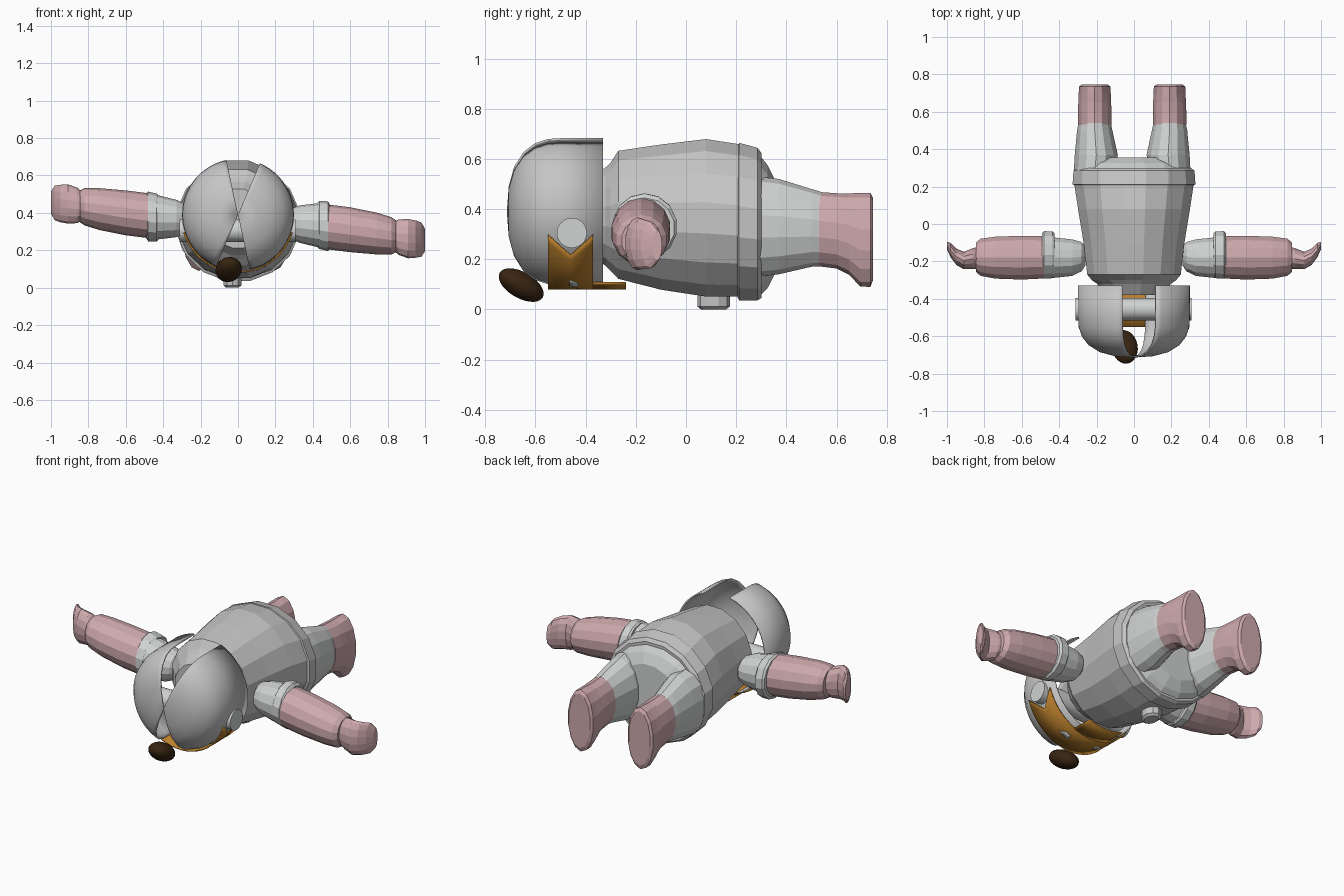
import bpy, bmesh
from math import sin, cos, pi, radians
from mathutils import Matrix

cube = bpy.data.objects.get("Cube")
if cube:
    bpy.data.objects.remove(cube, do_unlink=True)


def material(name, rgb):
    m = bpy.data.materials.new(name)
    m.use_nodes = True
    m.diffuse_color = (*rgb, 1)
    m.node_tree.nodes["Principled BSDF"].inputs["Base Color"].default_value = (*rgb, 1)
    return m


GREY = material("suit grey", (0.56, 0.56, 0.56))
LIGHT = material("light grey", (0.63, 0.64, 0.64))
PINK = material("soft pink", (0.62, 0.40, 0.42))
ORANGE = material("strap orange", (0.48, 0.21, 0.025))
BROWN = material("dark brown", (0.04, 0.018, 0.006))


def finish(name, bm, mat, smooth=0):
    bmesh.ops.recalc_face_normals(bm, faces=bm.faces)
    mesh = bpy.data.meshes.new(name)
    bm.to_mesh(mesh)
    bm.free()
    mesh.materials.append(mat)
    ob = bpy.data.objects.new(name, mesh)
    bpy.context.collection.objects.link(ob)
    if smooth:
        bpy.ops.object.select_all(action='DESELECT')
        ob.select_set(True)
        bpy.context.view_layer.objects.active = ob
        bpy.ops.object.shade_smooth_by_angle(angle=radians(smooth))
    return ob


def loft(name, axis, rings, mat, sides=14, smooth=0):
    """Closed tube through elliptical rings (position, centre u, centre v, radius u, radius v)."""
    bm = bmesh.new()
    place = {'x': lambda t, u, v: (t, u, v),
             'y': lambda t, u, v: (u, t, v),
             'z': lambda t, u, v: (u, v, t)}[axis]
    loops = []
    for t, cu, cv, ru, rv in rings:
        angles = [2 * pi * (i + 0.5) / sides for i in range(sides)]
        loops.append([bm.verts.new(place(t, cu + ru * cos(a), cv + rv * sin(a))) for a in angles])
    for a, b in zip(loops, loops[1:]):
        for i in range(sides):
            j = (i + 1) % sides
            bm.faces.new((a[i], a[j], b[j], b[i]))
    bm.faces.new(loops[0])
    bm.faces.new(loops[-1])
    return finish(name, bm, mat, smooth)


def sheet(name, rows, mat, thickness, smooth=40):
    """Thin shell from a grid of points."""
    bm = bmesh.new()
    grid = [[bm.verts.new(p) for p in row] for row in rows]
    for a, b in zip(grid, grid[1:]):
        for i in range(len(a) - 1):
            bm.faces.new((a[i], a[i + 1], b[i + 1], b[i]))
    bmesh.ops.remove_doubles(bm, verts=bm.verts, dist=0.0005)
    ob = finish(name, bm, mat, smooth)
    mod = ob.modifiers.new("thickness", 'SOLIDIFY')
    mod.thickness = thickness
    mod.offset = 0
    return ob


# Torso with neck, belt and seat
loft("torso", 'y', [
    (-0.38, 0, 0.37, 0.16, 0.16), (-0.32, 0, 0.37, 0.20, 0.20),
    (-0.30, 0, 0.37, 0.23, 0.22), (-0.27, 0, 0.377, 0.255, 0.26),
    (-0.10, 0, 0.368, 0.275, 0.295), (0.08, 0, 0.365, 0.305, 0.32),
    (0.21, 0, 0.355, 0.325, 0.31)], GREY, 16)
loft("belt", 'y', [
    (0.205, 0, 0.35, 0.322, 0.305), (0.212, 0, 0.35, 0.335, 0.32),
    (0.285, 0, 0.34, 0.33, 0.31), (0.30, 0, 0.335, 0.31, 0.295)], GREY, 16)
loft("seat", 'y', [
    (0.29, 0, 0.335, 0.31, 0.29), (0.325, 0, 0.33, 0.285, 0.25),
    (0.355, 0, 0.33, 0.20, 0.19)], LIGHT, 16)
loft("chest_plate", 'z', [
    (0.0, -0.03, 0.11, 0.035, 0.05), (0.012, -0.03, 0.11, 0.05, 0.065),
    (0.07, -0.03, 0.11, 0.05, 0.065)], GREY, 10)

# Helmet: two hollow shells, open along the top and underside
HZ = 0.39
profile = [(0.0, -0.71), (0.10, -0.703), (0.18, -0.682), (0.24, -0.645), (0.275, -0.60),
           (0.292, -0.55), (0.295, -0.50), (0.295, -0.33)]
for name, start in (("helmet_left", 23), ("helmet_right", 203)):
    rows = []
    for i in range(25):
        a = radians(start + 145 * i / 24)
        rows.append([(r * sin(a), y, HZ + r * cos(a)) for r, y in profile])
    sheet(name, rows, GREY, 0.008, 35)

# Rod through the helmet, ending in ear discs
loft("ear_rod", 'x', [(-0.312, -0.455, 0.305, 0.06, 0.06),
                      (0.308, -0.455, 0.305, 0.06, 0.06)], LIGHT, 28, 40)


# Chin strap and flap, curved under the helmet
def band(name, columns, mat, radius=0.303, thickness=0.008, steps=24):
    rows = []
    for i in range(steps + 1):
        f = i / steps
        row = []
        for y, a0, a1 in columns:
            a = radians(a0 + (a1 - a0) * f)
            row.append((radius * sin(a), y, 0.386 - radius * cos(a)))
        rows.append(row)
    return sheet(name, rows, mat, thickness)


band("chin_strap", [(-0.55, -73, 73), (-0.46, -56, 56), (-0.37, -73, 73)], ORANGE)
band("chin_flap", [(-0.37, -22, 22), (-0.24, -22, 22)], ORANGE)
for side, s in (("left", 1), ("right", -1)):
    band("strap_mark_" + side, [(-0.465, 17 * s, 29 * s), (-0.43, 17 * s, 24 * s)],
         LIGHT, 0.308, 0.004, 4)

# Brown oval in front of the helmet
bm = bmesh.new()
bmesh.ops.create_uvsphere(bm, u_segments=24, v_segments=14, radius=1)
bmesh.ops.transform(bm, verts=bm.verts, matrix=Matrix.Translation((-0.05, -0.657, 0.097))
                    @ Matrix.Rotation(radians(-30), 4, 'X')
                    @ Matrix.Rotation(radians(8), 4, 'Z')
                    @ Matrix.Diagonal((0.07, 0.10, 0.052, 1)))
finish("front_oval", bm, BROWN, 40)


# Arms: one tilts down and the other up, so the drop changes sign with the side
def arm_part(name, s, rings, mat):
    loft(name, 'x', [(s * x, y, 0.355 - s * drop, ry, rz) for x, y, drop, ry, rz in rings], mat)


for side, s in (("left", 1), ("right", -1)):
    arm_part("shoulder_" + side, s, [
        (0.258, -0.17, 0.012, 0.05, 0.05), (0.28, -0.175, 0.013, 0.08, 0.08),
        (0.33, -0.18, 0.015, 0.10, 0.10), (0.44, -0.18, 0.022, 0.112, 0.12)], LIGHT)
    arm_part("cuff_" + side, s, [
        (0.425, -0.165, 0.02, 0.118, 0.12), (0.435, -0.165, 0.02, 0.128, 0.128),
        (0.48, -0.165, 0.026, 0.13, 0.133), (0.492, -0.165, 0.03, 0.12, 0.12)], LIGHT)
    arm_part("sleeve_" + side, s, [
        (0.48, -0.178, 0.03, 0.116, 0.12), (0.60, -0.18, 0.045, 0.12, 0.12),
        (0.74, -0.18, 0.065, 0.115, 0.112), (0.82, -0.178, 0.078, 0.102, 0.10),
        (0.845, -0.178, 0.08, 0.08, 0.085)], PINK)
    arm_part("hand_" + side, s, [
        (0.83, -0.18, 0.08, 0.06, 0.075), (0.86, -0.185, 0.085, 0.058, 0.095),
        (0.91, -0.195, 0.093, 0.048, 0.105), (0.95, -0.175, 0.095, 0.045, 0.10),
        (0.98, -0.14, 0.098, 0.04, 0.092), (1.0, -0.115, 0.10, 0.02, 0.06)], PINK)

# Legs and boots
for side, x in (("left", 0.19), ("right", -0.21)):
    loft("leg_" + side, 'y', [
        (0.28, x, 0.33, 0.115, 0.20), (0.37, x * 0.96, 0.33, 0.118, 0.19),
        (0.50, x, 0.325, 0.097, 0.155), (0.54, x, 0.32, 0.088, 0.148)], LIGHT)
    loft("boot_" + side, 'y', [
        (0.53, x, 0.32, 0.092, 0.148), (0.60, x, 0.313, 0.092, 0.15),
        (0.65, x, 0.30, 0.09, 0.162), (0.695, x, 0.278, 0.088, 0.187),
        (0.735, x, 0.277, 0.086, 0.187), (0.745, x, 0.28, 0.072, 0.165)], PINK)
